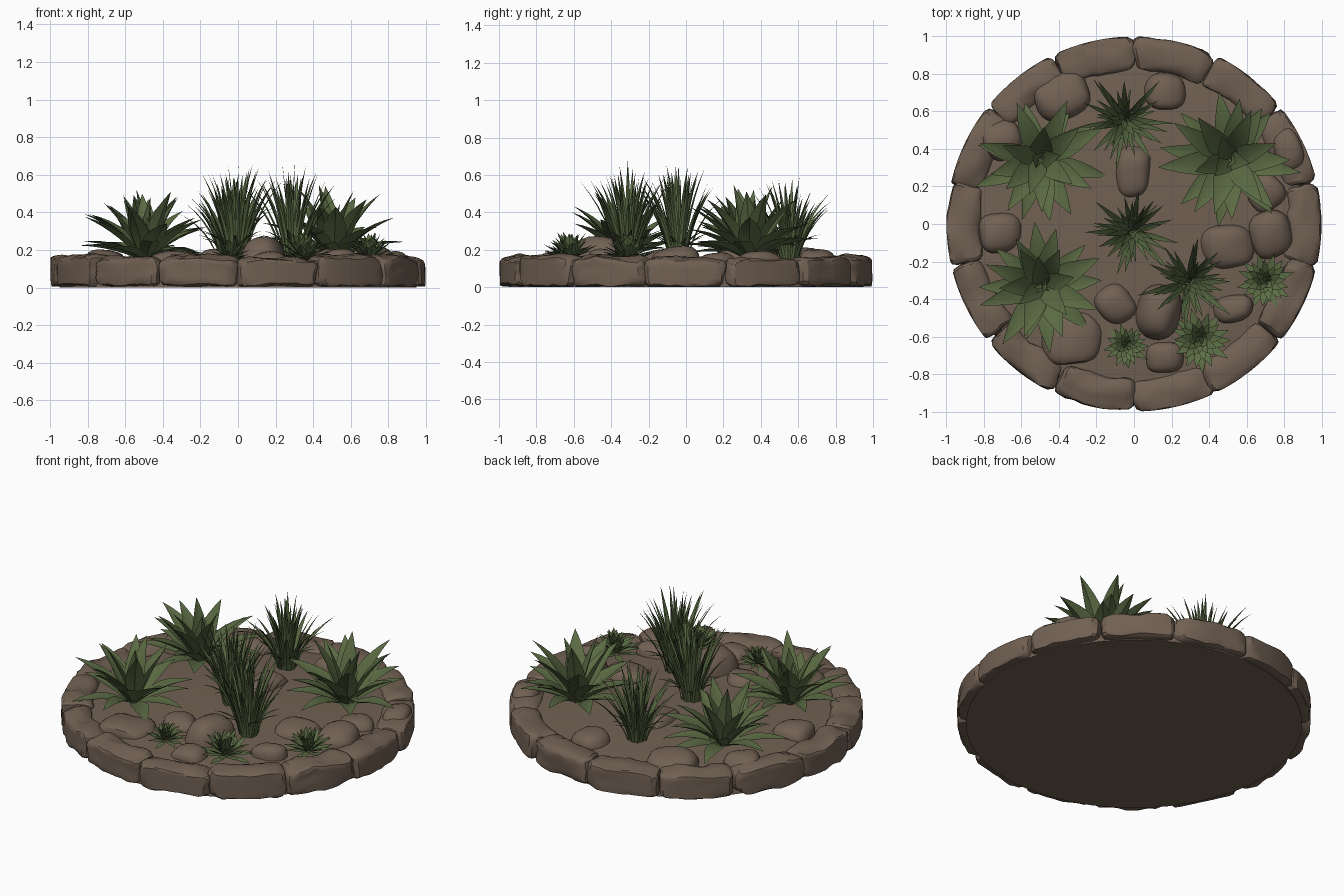
import bpy, bmesh, math, random
from mathutils import Vector, noise

if "Cube" in bpy.data.objects:
    bpy.data.objects.remove(bpy.data.objects["Cube"])

random.seed(11)
rnd = random.uniform


def material(name, rgb):
    m = bpy.data.materials.new(name)
    m.diffuse_color = (*rgb, 1)
    m.use_nodes = True
    m.node_tree.nodes["Principled BSDF"].inputs["Base Color"].default_value = m.diffuse_color
    return m


STONE = material("stone_brown", (0.165, 0.118, 0.086))
AGAVE = material("agave_green", (0.102, 0.145, 0.056))
GRASS = material("grass_green", (0.095, 0.138, 0.053))
SUCC = material("succulent_green", (0.108, 0.158, 0.060))


def finish(bm, name, mat, angle=35):
    bmesh.ops.recalc_face_normals(bm, faces=bm.faces)
    me = bpy.data.meshes.new(name)
    bm.to_mesh(me)
    bm.free()
    me.materials.append(mat)
    ob = bpy.data.objects.new(name, me)
    bpy.context.collection.objects.link(ob)
    bpy.ops.object.select_all(action='DESELECT')
    ob.select_set(True)
    bpy.context.view_layer.objects.active = ob
    bpy.ops.object.shade_smooth_by_angle(angle=math.radians(angle))
    return ob


def rounded_block(n, cuts=6):
    """Cube of half size 1 with corners rounded as a superellipsoid."""
    bm = bmesh.new()
    bmesh.ops.create_cube(bm, size=2)
    bmesh.ops.subdivide_edges(bm, edges=bm.edges[:], cuts=cuts, use_grid_fill=True)
    for v in bm.verts:
        v.co /= sum(abs(c) ** n for c in v.co) ** (1 / n)
    return bm


def rough(p, seed, freq, amount):
    return p + noise.noise_vector(p * freq + Vector((seed * 7.3, seed * 3.1, 0))) * amount


# Soil bed, a low lathed mound
bm = bmesh.new()
prof = [(0, 0.0), (0.95, 0.0), (0.945, 0.03), (0.90, 0.12), (0.82, 0.13), (0.7, 0.139),
        (0.55, 0.147), (0.4, 0.153), (0.2, 0.158), (0, 0.16)]
vs = [bm.verts.new((r, 0, z)) for r, z in prof]
es = [bm.edges.new(p) for p in zip(vs, vs[1:])]
bmesh.ops.spin(bm, geom=vs + es, cent=(0, 0, 0), axis=(0, 0, 1), angle=2 * math.pi, steps=56)
bmesh.ops.remove_doubles(bm, verts=bm.verts, dist=0.001)
finish(bm, "soil_bed", STONE)

# Ring of fourteen border stones
COUNT = 14
for i in range(COUNT):
    bm = rounded_block(6.5, 7)
    mid = math.pi / 2 + (i + 0.5) * 2 * math.pi / COUNT
    half = math.pi / COUNT * 1.02
    out, top = rnd(1.0, 1.012), rnd(0.158, 0.176)
    for v in bm.verts:
        x, y, z = v.co
        a = mid + x * half * (1 - 0.09 * max(y, 0) ** 3)
        r = (out + 0.82) / 2 + y * (out - 0.82) / 2
        p = Vector((r * math.cos(a), r * math.sin(a), 0.003 + (z + 1) / 2 * (top - 0.003)))
        # top slopes down a little to the outside and to the inside
        p.z -= max(z, 0) * (0.014 * max(y, 0) + 0.02 * max(-y, 0) ** 2)
        p = rough(rough(p, i, 6, 0.022), i + 3, 15, 0.012)
        p.z = max(p.z, 0.005)
        flat = math.hypot(p.x, p.y)
        if flat > 0.998:
            p.x, p.y = p.x * 0.998 / flat, p.y * 0.998 / flat
        v.co = p
    finish(bm, f"border_stone_{i + 1}", STONE, 25)

# Rocks inside the bed: x, y, half sizes, top height, turn
rocks = [(-0.38, 0.68, 0.15, 0.12, 0.21, 20), (0.17, 0.70, 0.11, 0.10, 0.20, 0),
         (0.0, 0.28, 0.10, 0.15, 0.22, 0), (0.50, -0.12, 0.14, 0.12, 0.21, 5),
         (0.73, -0.05, 0.11, 0.13, 0.22, 15), (-0.33, -0.61, 0.16, 0.14, 0.20, 10),
         (-0.10, -0.43, 0.10, 0.11, 0.21, 30), (0.13, -0.47, 0.12, 0.15, 0.27, -15),
         (0.16, -0.71, 0.10, 0.09, 0.19, 0), (0.53, -0.45, 0.11, 0.08, 0.20, 10),
         (-0.72, -0.04, 0.11, 0.11, 0.20, 0), (0.82, 0.39, 0.08, 0.12, 0.19, 20),
         (0.70, 0.16, 0.10, 0.10, 0.19, 40), (-0.70, 0.45, 0.11, 0.11, 0.19, 30)]
for i, (x, y, a, b, top, turn) in enumerate(rocks):
    bm = rounded_block(2.6, 5)
    c, s = math.cos(math.radians(turn)), math.sin(math.radians(turn))
    for v in bm.verts:
        px, py, pz = v.co.x * a, v.co.y * b, v.co.z
        p = Vector((x + px * c - py * s, y + px * s + py * c, 0.115 + pz * (top - 0.115)))
        p = rough(p, i + 30, 6, 0.022)
        p.z = max(p.z, 0.06)
        v.co = p
    finish(bm, f"bed_rock_{i + 1}", STONE, 30)


def broad(t):
    return 0.5 + 1.25 * t if t < 0.4 else 1 - ((t - 0.4) / 0.6) ** 1.5


def strap(t):
    return 0.8 + 0.4 * t if t < 0.4 else 0.96 * (1 - ((t - 0.4) / 0.6) ** 1.7)


def leaf(bm, base, az, elev, bend, length, width, shape, fold=0.3, thick=0.1, segs=7):
    """Pointed channelled leaf; elev and bend in degrees, az in radians."""
    out, side = Vector((math.cos(az), math.sin(az), 0)), Vector((-math.sin(az), math.cos(az), 0))
    p, rings = Vector(base), []
    for k in range(segs):
        t = k / segs
        e = math.radians(elev + bend * t)
        tang = out * math.cos(e) + Vector((0, 0, math.sin(e)))
        up = Vector((0, 0, math.cos(e))) - out * math.sin(e)
        w = width * shape(t) / 2
        rings.append([bm.verts.new(q) for q in (
            p + side * w + up * w * fold, p + up * w * thick,
            p - side * w + up * w * fold, p - up * w * thick * 1.5)])
        p = p + tang * (length / segs)
    tip = bm.verts.new(p)
    for r0, r1 in zip(rings, rings[1:]):
        for j in range(4):
            bm.faces.new((r0[j], r0[(j + 1) % 4], r1[(j + 1) % 4], r1[j]))
    for j in range(4):
        bm.faces.new((rings[-1][j], rings[-1][(j + 1) % 4], tip))
    bm.faces.new(rings[0][::-1])


# Three large agaves: tiers of count, elevation, bend, length, width
tiers = [(8, 26, -34, 0.33, 0.10), (8, 48, -32, 0.37, 0.115),
         (6, 66, -24, 0.38, 0.115), (3, 80, -14, 0.36, 0.10), (1, 87, -6, 0.27, 0.09)]
for i, (x, y, size) in enumerate([(-0.50, 0.34, 1.0), (0.51, 0.34, 1.06), (-0.49, -0.33, 1.0)]):
    bm = bmesh.new()
    for n, elev, bend, length, width in tiers:
        start = rnd(0, 6.28)
        off = 0.022 if n > 3 else 0.008
        for k in range(n):
            az = start + k * 2 * math.pi / n + rnd(-0.2, 0.2)
            base = (x + off * math.cos(az), y + off * math.sin(az), 0.15)
            leaf(bm, base, az, elev + rnd(-9, 9), bend + rnd(-10, 10),
                 length * size * rnd(0.9, 1.1), width * size * rnd(0.9, 1.08), broad, 0.35, 0.05)
    finish(bm, f"agave_{i + 1}", AGAVE)

# Three grass tufts: position, blade length, spread in degrees
for i, (x, y, length, spread) in enumerate([(-0.05, 0.55, 0.45, 34), (-0.01, -0.04, 0.53, 24),
                                            (0.29, -0.31, 0.53, 24)]):
    bm = bmesh.new()
    for k in range(40):
        az = k * 2.39996 + rnd(-0.2, 0.2)
        f = (k + 0.5) / 40
        r = 0.055 * math.sqrt(f)
        base = (x + r * math.cos(az), y + r * math.sin(az), 0.14)
        leaf(bm, base, az, 90 - spread * f * 0.6 + rnd(-3, 3), -spread * f * 1.2 - rnd(0, 14),
             length * rnd(0.78, 1.03) * (1 - 0.12 * f), rnd(0.026, 0.036), strap, 0.3, 0.06, 6)
    # a few low arching blades
    for k in range(10):
        leaf(bm, (x, y, 0.15), k * 0.63 + rnd(0, 0.5), 60, -55, length * rnd(0.38, 0.54),
             0.026, strap, 0.3, 0.06, 6)
    finish(bm, f"grass_tuft_{i + 1}", GRASS)

# Three small spiky succulents
for i, (x, y, size) in enumerate([(-0.04, -0.65, 0.115), (0.35, -0.62, 0.165), (0.70, -0.31, 0.15)]):
    bm = bmesh.new()
    for k in range(44):
        f = k / 43
        az = k * 2.39996
        off = 0.02 * (1 - f)
        base = (x + off * math.cos(az), y + off * math.sin(az), 0.145 + 0.03 * f)
        leaf(bm, base, az, 4 + 76 * f + rnd(-6, 6), rnd(-18, 4), size * rnd(0.85, 1.05) * (1 - 0.2 * f),
             size * 0.30, broad, 0.2, 0.1, 5)
    finish(bm, f"small_succulent_{i + 1}", SUCC)
